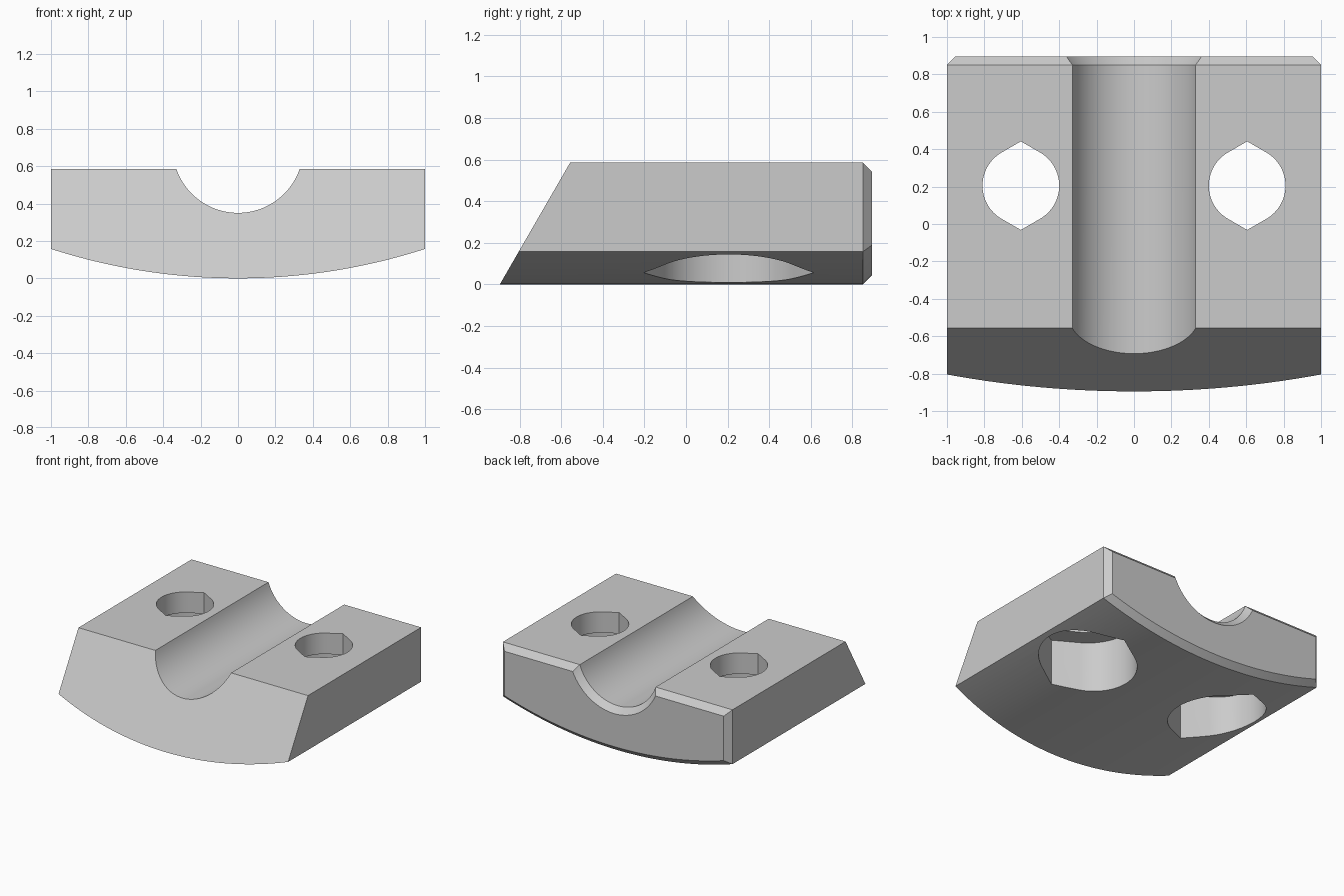
import bpy, bmesh, math

if "Cube" in bpy.data.objects:
    bpy.data.objects.remove(bpy.data.objects["Cube"], do_unlink=True)

TOP, BELLY_R = 0.585, 3.26
GROOVE_R, GROOVE_Z = 0.349, 0.699
CHAMFER, BACK = 0.045, 0.895
HOLE_X, HOLE_Y, CEILING = 0.605, 0.205, 0.42

grey = bpy.data.materials.new("plain_grey")
grey.use_nodes = True
colour = (0.6, 0.6, 0.6, 1)
grey.diffuse_color = colour
grey.node_tree.nodes["Principled BSDF"].inputs["Base Color"].default_value = colour


def make_object(name, bm):
    bmesh.ops.recalc_face_normals(bm, faces=bm.faces)
    mesh = bpy.data.meshes.new(name)
    bm.to_mesh(mesh)
    bm.free()
    mesh.materials.append(grey)
    obj = bpy.data.objects.new(name, mesh)
    bpy.context.collection.objects.link(obj)
    return obj


def loft(name, rings):
    """Join rings of equal length and cap both ends."""
    bm = bmesh.new()
    loops = [[bm.verts.new(p) for p in ring] for ring in rings]
    for a, b in zip(loops, loops[1:]):
        for i in range(len(a)):
            j = (i + 1) % len(a)
            bm.faces.new((a[i], a[j], b[j], b[i]))
    bm.faces.new(loops[0])
    bm.faces.new(loops[-1])
    return make_object(name, bm)


def block_profile(inset, steps=48):
    """Curved belly, straight sides and round groove, shrunk by inset."""
    half, top = 1 - inset, TOP - inset
    points = []
    for i in range(steps + 1):
        x = half * (2 * i / steps - 1)
        points.append((x, BELLY_R - math.sqrt((BELLY_R - inset) ** 2 - x * x)))
    points.append((half, top))
    radius = GROOVE_R + inset
    sweep = math.acos((GROOVE_Z - top) / radius)
    for i in range(steps + 1):
        a = sweep * (1 - 2 * i / steps)
        points.append((radius * math.sin(a), GROOVE_Z - radius * math.cos(a)))
    points.append((-half, top))
    return points


def pointed_hole(name, x, radius, low, high, steps=32):
    """Round hole drawn out to a point at the front and back."""
    outline = []
    for side in (0, math.pi):
        for i in range(steps + 1):
            a = side + math.radians(120) * (i / steps - 0.5)
            outline.append((radius * math.cos(a), radius * math.sin(a)))
        tip = radius / math.cos(math.radians(30))
        outline.append((0, tip if side == 0 else -tip))
    return loft(name, [[(x + u, HOLE_Y + v, z) for u, v in outline]
                       for z in (low, high)])


# Clamp block with slanted front and chamfered back
slope = math.tan(math.radians(30))
full, inner = block_profile(0), block_profile(CHAMFER)
block = loft("clamp_block", [
    [(x, -BACK + z * slope, z) for x, z in full],
    [(x, BACK - CHAMFER, z) for x, z in full],
    [(x, BACK, z) for x, z in inner]])

# Bolt holes with wide recesses underneath
bpy.context.view_layer.objects.active = block
block.select_set(True)
for x in (-HOLE_X, HOLE_X):
    for radius, low, high in ((0.354, -0.2, CEILING), (0.205, CEILING - 0.1, 0.8)):
        cutter = pointed_hole("hole_cutter", x, radius, low, high)
        cutter.hide_render = True
        cut = block.modifiers.new("hole", 'BOOLEAN')
        cut.operation, cut.solver, cut.object = 'DIFFERENCE', 'EXACT', cutter
        bpy.ops.object.modifier_apply(modifier=cut.name)
        bpy.data.objects.remove(cutter, do_unlink=True)

bpy.ops.object.shade_smooth_by_angle(angle=math.radians(25))
